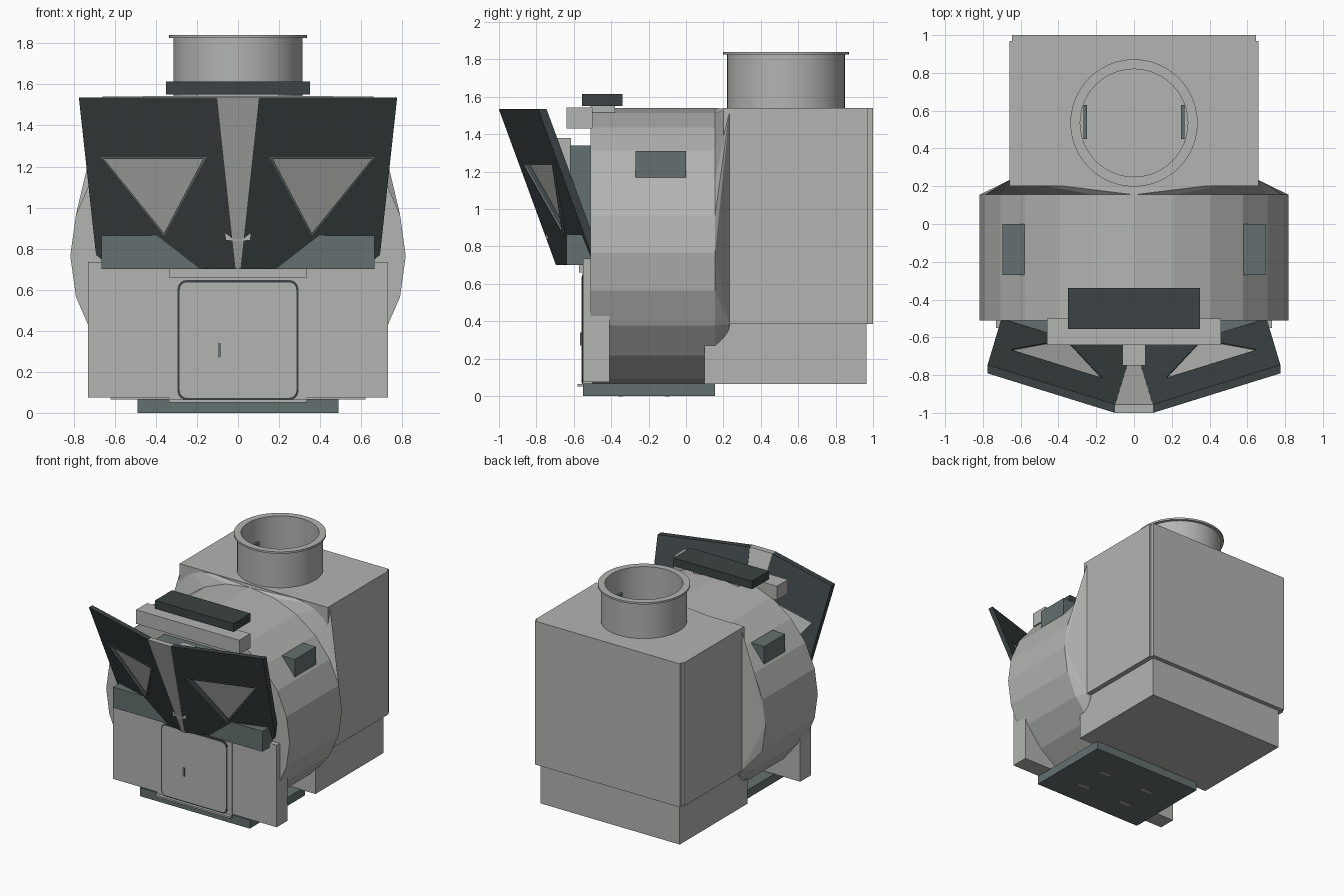
import bpy, bmesh
from math import sin, cos, pi, radians
from mathutils import Vector

cube = bpy.data.objects.get("Cube")
if cube:
    bpy.data.objects.remove(cube, do_unlink=True)


def material(name, rgb):
    m = bpy.data.materials.new(name)
    m.use_nodes = True
    color = (*rgb, 1)
    m.diffuse_color = color
    node = next(n for n in m.node_tree.nodes if n.type == 'BSDF_PRINCIPLED')
    node.inputs["Base Color"].default_value = color
    return m


light = material("light grey", (.45, .46, .44))
slate = material("slate grey", (.13, .16, .16))
dark = material("charcoal", (.045, .056, .058))


def finish(bm, name, mat, smooth=False):
    bmesh.ops.recalc_face_normals(bm, faces=bm.faces[:])
    mesh = bpy.data.meshes.new(name)
    bm.to_mesh(mesh)
    bm.free()
    mesh.materials.append(mat)
    ob = bpy.data.objects.new(name, mesh)
    bpy.context.collection.objects.link(ob)
    if smooth:
        bpy.ops.object.select_all(action='DESELECT')
        bpy.context.view_layer.objects.active = ob
        ob.select_set(True)
        bpy.ops.object.shade_smooth_by_angle(angle=radians(30))
    return ob


def box(name, mat, x, y, z):
    bm = bmesh.new()
    bmesh.ops.create_cube(bm, size=1)
    for v in bm.verts:
        for i, (a, b) in enumerate((x, y, z)):
            v.co[i] = b if v.co[i] > 0 else a
    return finish(bm, name, mat)


def slab(name, mat, points, faces, depth):
    """Flat sheet of faces, thickened along y."""
    bm = bmesh.new()
    vs = [bm.verts.new(p) for p in points]
    for f in faces:
        bm.faces.new([vs[i] for i in f])
    ext = bmesh.ops.extrude_face_region(bm, geom=bm.faces[:], use_keep_orig=True)
    moved = [g for g in ext["geom"] if isinstance(g, bmesh.types.BMVert)]
    bmesh.ops.translate(bm, vec=(0, depth, 0), verts=moved)
    return finish(bm, name, mat)


def rounded_plate(name, mat, w, z0, z1, r, y, depth):
    pts = []
    corners = [(w - r, z1 - r), (r - w, z1 - r), (r - w, z0 + r), (w - r, z0 + r)]
    for k, (cx, cz) in enumerate(corners):
        for j in range(5):
            a = (k + j / 4) * pi / 2
            pts.append((cx + r * cos(a), y, cz + r * sin(a)))
    return slab(name, mat, pts, [range(len(pts))], depth)


# Faceted drum, flattened underneath, with an adapter to the rear housing
FLOOR = .065


def ring(y):
    return [Vector((.817 * cos(k * pi / 12), y, max(FLOOR, .765 + .775 * sin(k * pi / 12))))
            for k in range(24)]


slab("drum", light, ring(-.51), [range(24)], .665)
bm = bmesh.new()
for p in ring(.155) + [Vector((x, .235, z)) for x in (-.655, .655) for z in (.385, 1.535)]:
    bm.verts.new(p)
hull = bmesh.ops.convex_hull(bm, input=bm.verts[:])
loose = [g for g in hull["geom_interior"] if isinstance(g, bmesh.types.BMVert)]
bmesh.ops.delete(bm, geom=loose, context='VERTS')
finish(bm, "drum_adapter", light)

# Rear housing
box("rear_housing", light, (-.66, .66), (.2, .97), (.385, 1.54))
box("rear_panel", light, (-.645, .645), (.96, 1), (.385, 1.54))
box("rear_lower_housing", light, (-.62, .62), (.1, .965), (FLOOR, .39))

# Open chimney turned around its axis
bm = bmesh.new()
profile = [(0, 1.545), (.285, 1.545), (.285, 1.84), (.337, 1.84),
           (.337, 1.825), (.315, 1.825), (.315, 1.53)]
vs = [bm.verts.new((r, .535, z)) for r, z in profile]
edges = [bm.edges.new(pair) for pair in zip(vs, vs[1:])]
bmesh.ops.spin(bm, geom=vs + edges, cent=(0, .535, 0), axis=(0, 0, 1),
               angle=2 * pi, steps=48, use_merge=True)
bmesh.ops.remove_doubles(bm, verts=bm.verts[:], dist=.0005)
finish(bm, "chimney", light, smooth=True)
for s, side in ((1, "left"), (-1, "right")):
    box("chimney_grip_" + side, slate, sorted((s * .25, s * .268)), (.45, .63), (1.6, 1.66))

# Base plate with small slots underneath
box("base_plate", slate, (-.49, .49), (-.55, .155), (0, .068))
for x in (-.2, .2):
    for y in (-.35, -.1):
        box("base_slot", light, (x - .05, x + .05), (y - .012, y + .012), (-.001, .004))

# Front plate and door
box("front_plate", light, (-.73, .73), (-.55, -.41), (.075, .735))
box("door_frame", light, (-.335, .335), (-.553, -.5), (.055, .73))
box("door_top_ledge", light, (-.335, .335), (-.572, -.5), (.66, .73))
box("door_sill", light, (-.335, .335), (-.58, -.5), (.05, .064))
rounded_plate("door_seal", dark, .295, .062, .647, .045, -.557, .008)
rounded_plate("door", light, .284, .073, .636, .036, -.56, .008)
box("door_handle", slate, (-.098, -.082), (-.566, -.555), (.27, .34))

# Roof and side fittings
box("roof_bar", light, (-.46, .46), (-.64, -.5), (1.43, 1.543))
box("roof_block", dark, (-.35, .35), (-.555, -.34), (1.55, 1.615))
box("roof_block_mount", light, (-.2, .2), (-.51, -.38), (1.5, 1.55))
for s, side in ((1, "left"), (-1, "right")):
    box("side_block_" + side, slate, sorted((s * .58, s * .695)), (-.27, 0), (1.16, 1.31))

# Mask supports
box("mask_post", light, (-.06, .06), (-.748, -.615), (.84, 1.38))
box("mask_mount", slate, (-.3, .3), (-.62, -.5), (.86, 1.34))
box("mask_lower_bar", slate, (-.665, .665), (-.64, -.5), (.7, .865))


# Swept, leaning mask: two plates with triangular openings
def lean(x, z, back=0):
    return -1.033 + .31 * abs(x) + .4 * (1.54 - z) + back


def on_mask(s, points, back=0):
    return [(s * x, lean(x, z, back), z) for x, z in points]


opening = [(.17, 1.236), (.652, 1.236), (.36, .875)]
outer_rim = [(.15, 1.246), (.672, 1.246), (.36, .857)]
outline = [(.1, 1.535), (.775, 1.535), (.685, .71), (.005, .7)]
for s, side in ((1, "left"), (-1, "right")):
    slab("mask_plate_" + side, dark, on_mask(s, outline + opening),
         [(0, 1, 5, 4), (1, 2, 6, 5), (2, 3, 6), (3, 0, 4, 6)], .045)
    slab("eye_rim_" + side, slate, on_mask(s, outer_rim + opening, -.008),
         [(0, 1, 4, 3), (1, 2, 5, 4), (2, 0, 3, 5)], .009)
    slab("eye_panel_" + side, light, on_mask(s, opening, .025), [(0, 1, 2)], .015)

# Central wedge between the mask plates
wedge = [(x, lean(x, z, -.002), z)
         for x, z in ((-.102, 1.535), (.102, 1.535), (.012, .7), (-.012, .7))]
slab("mask_wedge", light, wedge, [range(4)], .045)
